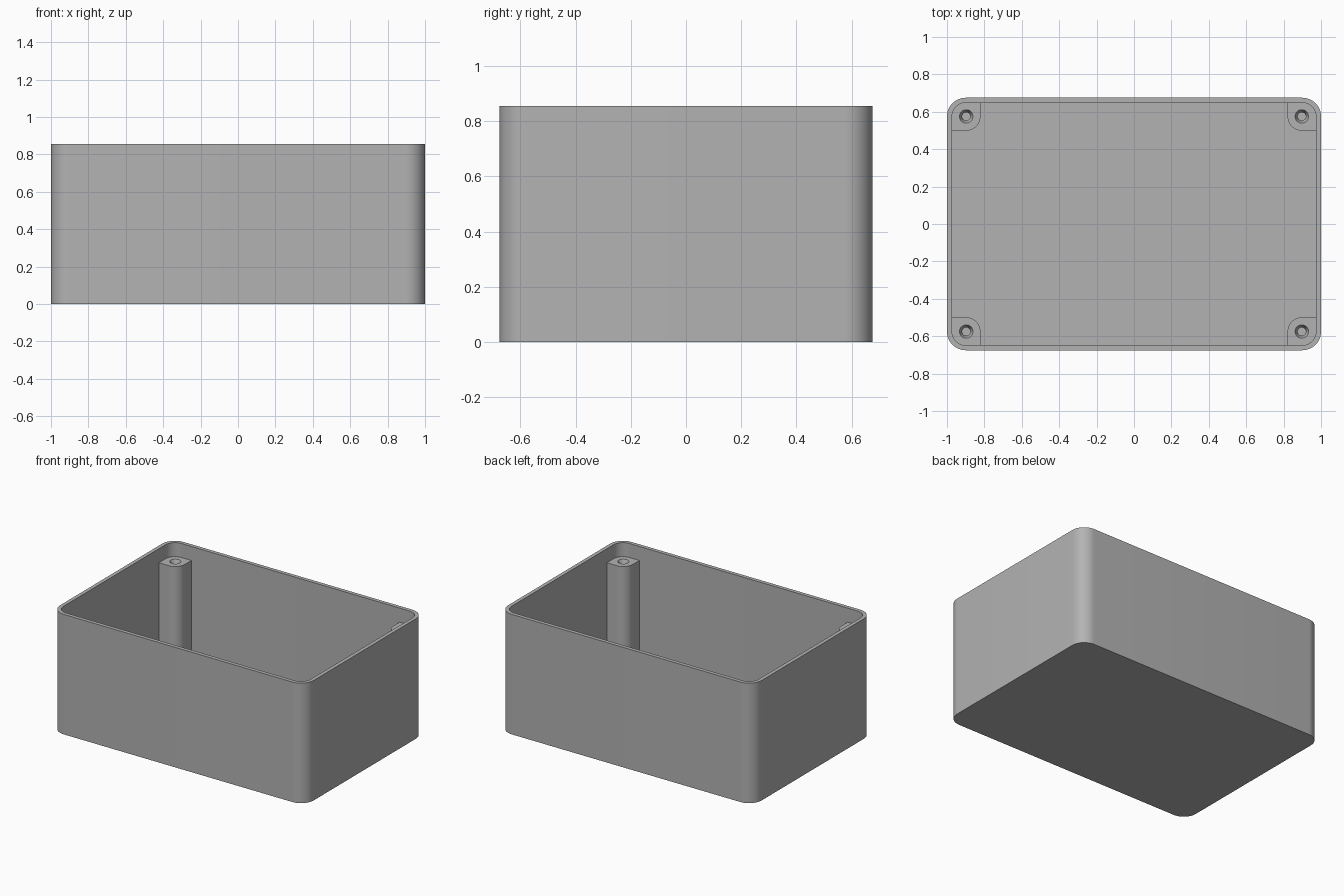
import bpy, bmesh
from math import sin, cos, pi, radians

cube = bpy.data.objects.get("Cube")
if cube:
    bpy.data.objects.remove(cube, do_unlink=True)

HALF_X, HALF_Y, HEIGHT = 1.0, 0.675, 0.855
WALL, FLOOR, CORNER = 0.027, 0.03, 0.10
POST_TOP = HEIGHT - 0.10

grey = bpy.data.materials.new("grey plastic")
grey.use_nodes = True
colour = (0.45, 0.45, 0.45, 1)
grey.diffuse_color = colour
grey.node_tree.nodes["Principled BSDF"].inputs["Base Color"].default_value = colour


def rounded_rect(inset, z, steps=12):
    """Rounded rectangle parallel to the outer wall."""
    r = CORNER - inset
    points = []
    for k, (sx, sy) in enumerate([(1, 1), (-1, 1), (-1, -1), (1, -1)]):
        for i in range(steps + 1):
            a = (k + i / steps) * pi / 2
            points.append((sx * (HALF_X - CORNER) + r * cos(a),
                           sy * (HALF_Y - CORNER) + r * sin(a), z))
    return points


def post_outline(z, r, sx, sy, square=False, steps=48):
    """Circle about the screw axis, optionally squared where it meets the walls."""
    points = []
    for i in range(steps):
        a = 2 * pi * i / steps
        c, s = cos(a), sin(a)
        reach = r / max(abs(c), abs(s)) if square and c * s < -1e-6 else r
        points.append((sx * (HALF_X - CORNER - 0.003 + reach * c),
                       sy * (HALF_Y - CORNER + reach * s), z))
    return points


def loft(name, loops):
    """Skin a stack of equal loops and cap both ends."""
    bm = bmesh.new()
    rings = [[bm.verts.new(p) for p in loop] for loop in loops]
    for a, b in zip(rings, rings[1:]):
        for i in range(len(a)):
            j = (i + 1) % len(a)
            bm.faces.new((a[i], a[j], b[j], b[i]))
    bm.faces.new(rings[0])
    bm.faces.new(rings[-1])
    bmesh.ops.recalc_face_normals(bm, faces=bm.faces)
    mesh = bpy.data.meshes.new(name)
    bm.to_mesh(mesh)
    bm.free()
    mesh.materials.append(grey)
    obj = bpy.data.objects.new(name, mesh)
    bpy.context.collection.objects.link(obj)
    bpy.ops.object.select_all(action="DESELECT")
    obj.select_set(True)
    bpy.context.view_layer.objects.active = obj
    bpy.ops.object.shade_smooth_by_angle(angle=radians(30))
    return obj


# Open box: up the outside, over the rim and down to the inner floor
loft("box_shell", [rounded_rect(0, 0), rounded_rect(0, HEIGHT),
                   rounded_rect(WALL, HEIGHT), rounded_rect(WALL, FLOOR)])

# Corner screw posts with a countersunk blind hole
for sx, side in ((1, "left"), (-1, "right")):
    for sy, end in ((-1, "front"), (1, "back")):
        loft(f"{end}_{side}_screw_post", [
            post_outline(FLOOR - 0.01, 0.076, sx, sy, True),
            post_outline(POST_TOP, 0.076, sx, sy, True),
            post_outline(POST_TOP, 0.036, sx, sy),
            post_outline(POST_TOP - 0.03, 0.022, sx, sy),
            post_outline(POST_TOP - 0.30, 0.022, sx, sy)])
